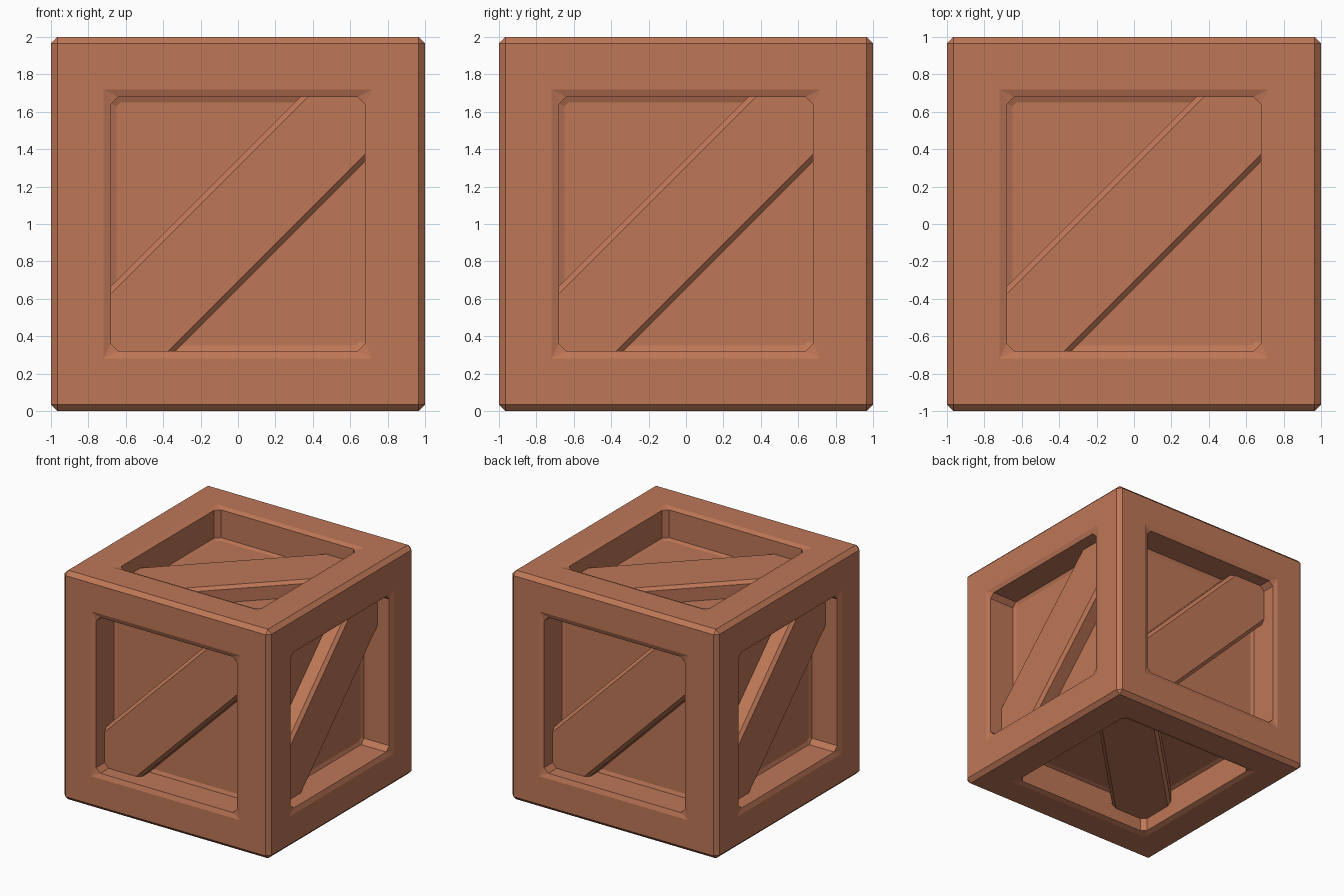
import bpy, bmesh
from math import pi
from mathutils import Matrix, Vector

cube = bpy.data.objects.get("Cube")
if cube:
    bpy.data.objects.remove(cube, do_unlink=True)

wood = bpy.data.materials.new("warm_brown_wood")
wood.use_nodes = True
colour = (0.515, 0.184, 0.095, 1)
wood.diffuse_color = colour
wood.node_tree.nodes["Principled BSDF"].inputs["Base Color"].default_value = colour

EDGE = 0.035     # outer chamfer
LIP = 0.72       # start of the soft lip around each opening
HOLE = 0.68      # half size of each opening
CUT = 0.04       # clipped corner of the opening
PANEL = 0.73     # height of the recessed panel
BOARD = 0.87     # height of the diagonal board


def finish(bm, name):
    bmesh.ops.remove_doubles(bm, verts=bm.verts, dist=0.0005)
    bmesh.ops.recalc_face_normals(bm, faces=bm.faces)
    mesh = bpy.data.meshes.new(name)
    bm.to_mesh(mesh)
    bm.free()
    mesh.materials.append(wood)
    obj = bpy.data.objects.new(name, mesh)
    obj.location.z = 1
    bpy.context.collection.objects.link(obj)
    return obj


def clipped_square(r, c):
    k = r - c
    return [(r, -k), (r, k), (k, r), (-k, r), (-r, k), (-r, -k), (-k, -r), (k, -r)]


def board_outline(offset):
    """Diagonal strip trimmed to the clipped opening."""
    r, k, e = HOLE, HOLE - CUT, HOLE - offset
    return [(-r, -k), (-k, -r), (-e, -r), (r, e), (r, k), (k, r), (e, r), (-r, -e)]


def loft(bm, rings, matrix):
    """Join outlines given as (points, height), then cap the last one."""
    loops = [[bm.verts.new(matrix @ Vector((x, y, h))) for x, y in pts]
             for pts, h in rings]
    for a, b in zip(loops, loops[1:]):
        for i in range(len(a)):
            j = (i + 1) % len(a)
            bm.faces.new((a[i], a[j], b[j], b[i]))
    bm.faces.new(loops[-1])


# Each side is the top turned into place
tip = Matrix.Rotation(pi / 2, 4, 'X')
sides = {"top": Matrix.Identity(4),
         "bottom": Matrix.Rotation(pi, 4, Vector((1, 1, 0)))}
for n, name in enumerate(("front", "left", "back", "right")):
    sides[name] = Matrix.Rotation(n * pi / 2, 4, 'Z') @ tip

# Crate body: chamfered cube whose large faces become recessed frames
bm = bmesh.new()
bmesh.ops.create_cube(bm, size=2)
bmesh.ops.bevel(bm, geom=bm.edges[:], offset=EDGE, segments=1, affect='EDGES')
large = [f for f in bm.faces if f.calc_area() > 1]
bmesh.ops.delete(bm, geom=large, context='FACES')
for matrix in sides.values():
    loft(bm, [(clipped_square(1 - EDGE, 0), 1),
              (clipped_square(LIP, 0), 1),
              (clipped_square(HOLE, CUT), 0.985),
              (clipped_square(HOLE, CUT), PANEL + 0.012),
              (clipped_square(HOLE - 0.03, CUT / 2), PANEL)], matrix)
finish(bm, "crate_frame")

# Diagonal brace on every side, with chamfered long edges
for name, matrix in sides.items():
    bm = bmesh.new()
    loft(bm, [(board_outline(0.345), PANEL - 0.01),
              (board_outline(0.345), BOARD - 0.025),
              (board_outline(0.305), BOARD)], matrix)
    finish(bm, name + "_diagonal_board")
